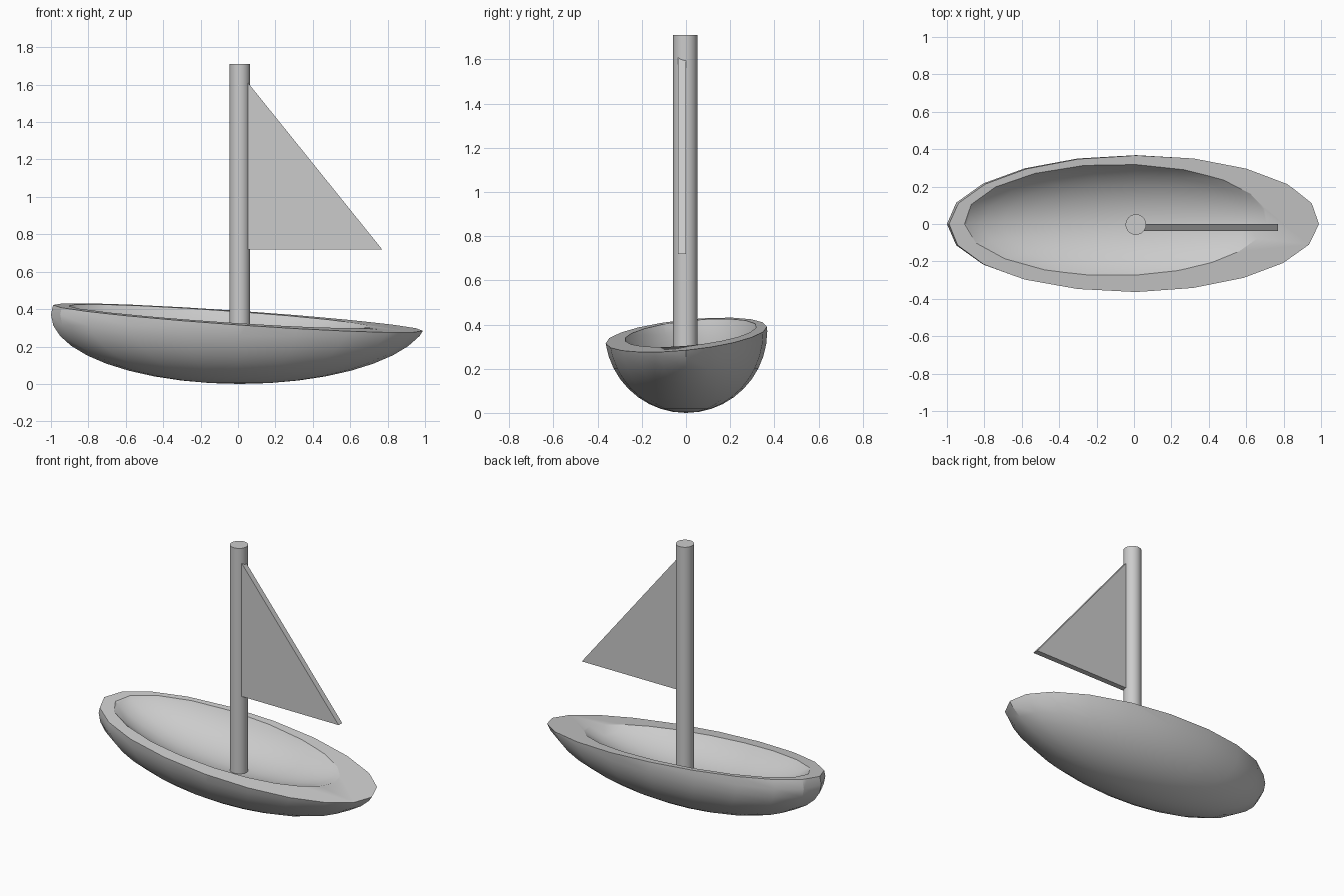
import bpy, bmesh
from mathutils import Vector

cube = bpy.data.objects.get("Cube")
if cube:
    bpy.data.objects.remove(cube, do_unlink=True)

grey = bpy.data.materials.new("light_grey")
grey.use_nodes = True
colour = (0.6, 0.6, 0.6, 1)
grey.diffuse_color = colour
grey.node_tree.nodes["Principled BSDF"].inputs["Base Color"].default_value = colour

CENTRE = Vector((0.01, 0, 0.37))
RADII = (1.01, 0.368, 0.37)


def add_object(name, bm):
    bmesh.ops.recalc_face_normals(bm, faces=bm.faces[:])
    mesh = bpy.data.meshes.new(name)
    bm.to_mesh(mesh)
    bm.free()
    mesh.materials.append(grey)
    obj = bpy.data.objects.new(name, mesh)
    bpy.context.collection.objects.link(obj)
    return obj


def ellipsoid(location):
    bm = bmesh.new()
    bmesh.ops.create_uvsphere(bm, u_segments=20, v_segments=20, radius=1)
    bmesh.ops.scale(bm, vec=RADII, verts=bm.verts)
    bmesh.ops.translate(bm, vec=location, verts=bm.verts)
    return bm


def smooth(obj):
    bpy.ops.object.select_all(action="DESELECT")
    obj.select_set(True)
    bpy.context.view_layer.objects.active = obj
    bpy.ops.object.shade_smooth_by_angle(angle=0.52)


# Hull: ellipsoid sliced by a slightly tilted deck plane
bm = ellipsoid(CENTRE)
cut = bmesh.ops.bisect_plane(
    bm, geom=bm.verts[:] + bm.edges[:] + bm.faces[:],
    plane_co=(0, 0, 0.353), plane_no=(0.07, -0.104, 1), clear_outer=True)
rim = [e for e in cut["geom_cut"] if isinstance(e, bmesh.types.BMEdge)]
bmesh.ops.contextual_create(bm, geom=rim)
hull = add_object("hull", bm)

# Hollow: the same ellipsoid, raised, carved out of the hull
cutter = add_object("hollow_cutter", ellipsoid(CENTRE + Vector((0, 0, 0.2))))
cutter.hide_render = True
carve = hull.modifiers.new("hollow", "BOOLEAN")
carve.operation = "DIFFERENCE"
carve.solver = "EXACT"
carve.object = cutter
bpy.context.view_layer.objects.active = hull
bpy.ops.object.modifier_apply(modifier=carve.name)
bpy.data.objects.remove(cutter, do_unlink=True)
smooth(hull)

# Mast
bm = bmesh.new()
bmesh.ops.create_cone(bm, cap_ends=True, segments=32, radius1=0.055, radius2=0.055, depth=1.53)
bmesh.ops.translate(bm, vec=(0.01, -0.003, 0.945), verts=bm.verts)
smooth(add_object("mast", bm))

# Sail: thin triangular prism
bm = bmesh.new()
corners = [(0.045, 0.72), (0.77, 0.72), (0.045, 1.62)]
face = bm.faces.new([bm.verts.new((x, -0.037, z)) for x, z in corners])
solid = bmesh.ops.extrude_face_region(bm, geom=[face])
bmesh.ops.translate(bm, vec=(0, 0.037, 0),
                    verts=[v for v in solid["geom"] if isinstance(v, bmesh.types.BMVert)])
add_object("sail", bm)
